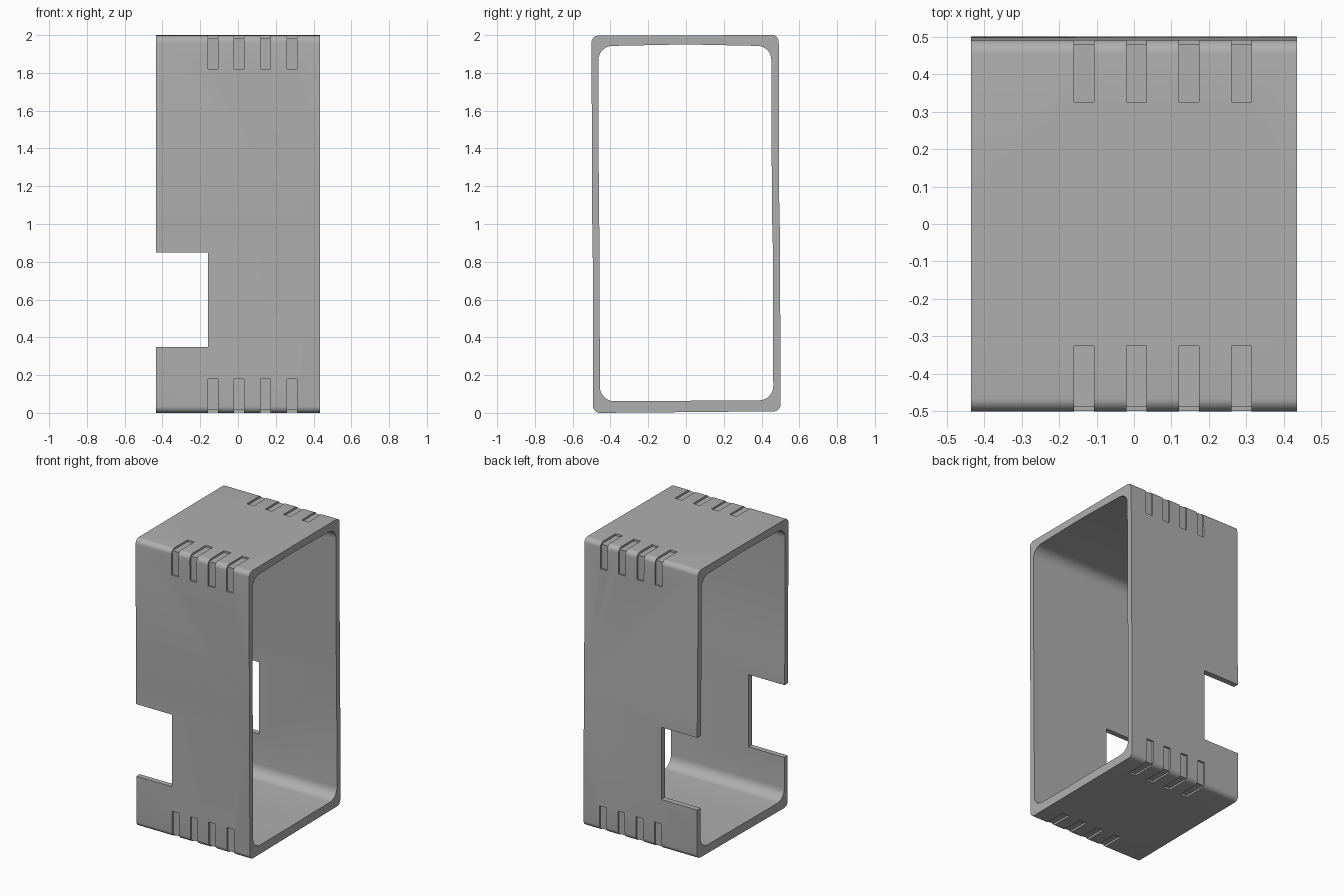
import bpy, bmesh, math

if "Cube" in bpy.data.objects:
    bpy.data.objects.remove(bpy.data.objects["Cube"], do_unlink=True)

grey = bpy.data.materials.new("plain grey")
grey.use_nodes = True
grey.diffuse_color = (0.43, 0.43, 0.43, 1)
grey.node_tree.nodes["Principled BSDF"].inputs["Base Color"].default_value = grey.diffuse_color

HALF = 0.435            # half length of the sleeve
SIGNS = [(-1, -1), (1, -1), (1, 1), (-1, 1)]


def make_object(name, bm):
    bmesh.ops.recalc_face_normals(bm, faces=bm.faces)
    mesh = bpy.data.meshes.new(name)
    bm.to_mesh(mesh)
    bm.free()
    mesh.materials.append(grey)
    obj = bpy.data.objects.new(name, mesh)
    bpy.context.collection.objects.link(obj)
    return obj


def add_prism(bm, profile, x0, x1):
    """Extrude a (y, z) profile along x."""
    face = bm.faces.new([bm.verts.new((x0, y, z)) for y, z in profile])
    out = bmesh.ops.extrude_face_region(bm, geom=[face])
    moved = [v for v in out["geom"] if isinstance(v, bmesh.types.BMVert)]
    bmesh.ops.translate(bm, verts=moved, vec=(x1 - x0, 0, 0))


def rounded_loop(corners, sides, r, steps=7):
    """Rounded rectangle in (y, z), with two extra points along each side."""
    pts = []
    for i, ((y, z), (sy, sz)) in enumerate(zip(corners, SIGNS)):
        for k in range(steps + 1):
            a = math.pi + (i + k / steps) * math.pi / 2
            pts.append((y - sy * r + r * math.cos(a), z - sz * r + r * math.sin(a)))
        pts += sides[i]
    return pts


# Sleeve wall: slightly uneven outer and inner outlines
outer = rounded_loop(
    [(-0.492, 0), (0.5, 0.008), (0.491, 2), (-0.5, 1.997)],
    [[(-0.1, 0.003), (0.1, 0.005)], [(0.498, 0.97), (0.494, 1.01)],
     [(0.1, 1.999), (-0.1, 1.998)], [(-0.497, 1.01), (-0.494, 0.97)]], 0.035)
inner = rounded_loop(
    [(-0.456, 0.062), (0.462, 0.066), (0.452, 1.943), (-0.464, 1.943)],
    [[(-0.1, 0.063), (0.1, 0.065)], [(0.459, 0.97), (0.455, 1.01)],
     [(0.04, 1.95), (-0.04, 1.95)], [(-0.461, 1.01), (-0.458, 0.97)]], 0.075)

bm = bmesh.new()
rings = [[bm.verts.new((x, y, z)) for y, z in loop]
         for loop, x in ((outer, -HALF), (outer, HALF), (inner, HALF), (inner, -HALF))]
for a, b in zip(rings, rings[1:] + rings[:1]):
    for i in range(len(a)):
        j = (i + 1) % len(a)
        bm.faces.new((a[i], a[j], b[j], b[i]))
sleeve = make_object("sleeve", bm)

# Notch through the front and back walls at one end
bm = bmesh.new()
add_prism(bm, [(-1, 0.35), (1, 0.35), (1, 0.85), (-1, 0.85)], -0.7, -0.16)
notch = make_object("notch_cutter", bm)

# Shallow slots that wrap round the four long edges
bm = bmesh.new()
slot_floors = [(-0.479, 0.014), (0.487, 0.02), (0.479, 1.986), (-0.488, 1.985)]
for i in range(4):
    x = -0.16 + i * 0.14
    for (fy, fz), (sy, sz) in zip(slot_floors, SIGNS):
        ey, ez = sy * 0.325, 1 + sz * 0.82      # where the slot ends
        oy, oz = sy * 0.6, 1 + sz * 1.1         # outside the wall
        add_prism(bm, [(ey, fz), (fy, fz), (fy, ez), (oy, ez), (oy, oz), (ey, oz)],
                  x, x + 0.053)
slots = make_object("slot_cutter", bm)

for cutter in (notch, slots):
    mod = sleeve.modifiers.new(cutter.name, "BOOLEAN")
    mod.operation = "DIFFERENCE"
    mod.solver = "EXACT"
    mod.object = cutter
    bpy.context.view_layer.objects.active = sleeve
    bpy.ops.object.modifier_apply(modifier=mod.name)
    bpy.data.objects.remove(cutter, do_unlink=True)

# Smooth rounded corners, sharp cut edges
bpy.ops.object.select_all(action="DESELECT")
sleeve.select_set(True)
bpy.context.view_layer.objects.active = sleeve
bpy.ops.object.shade_smooth_by_angle(angle=math.radians(30))
